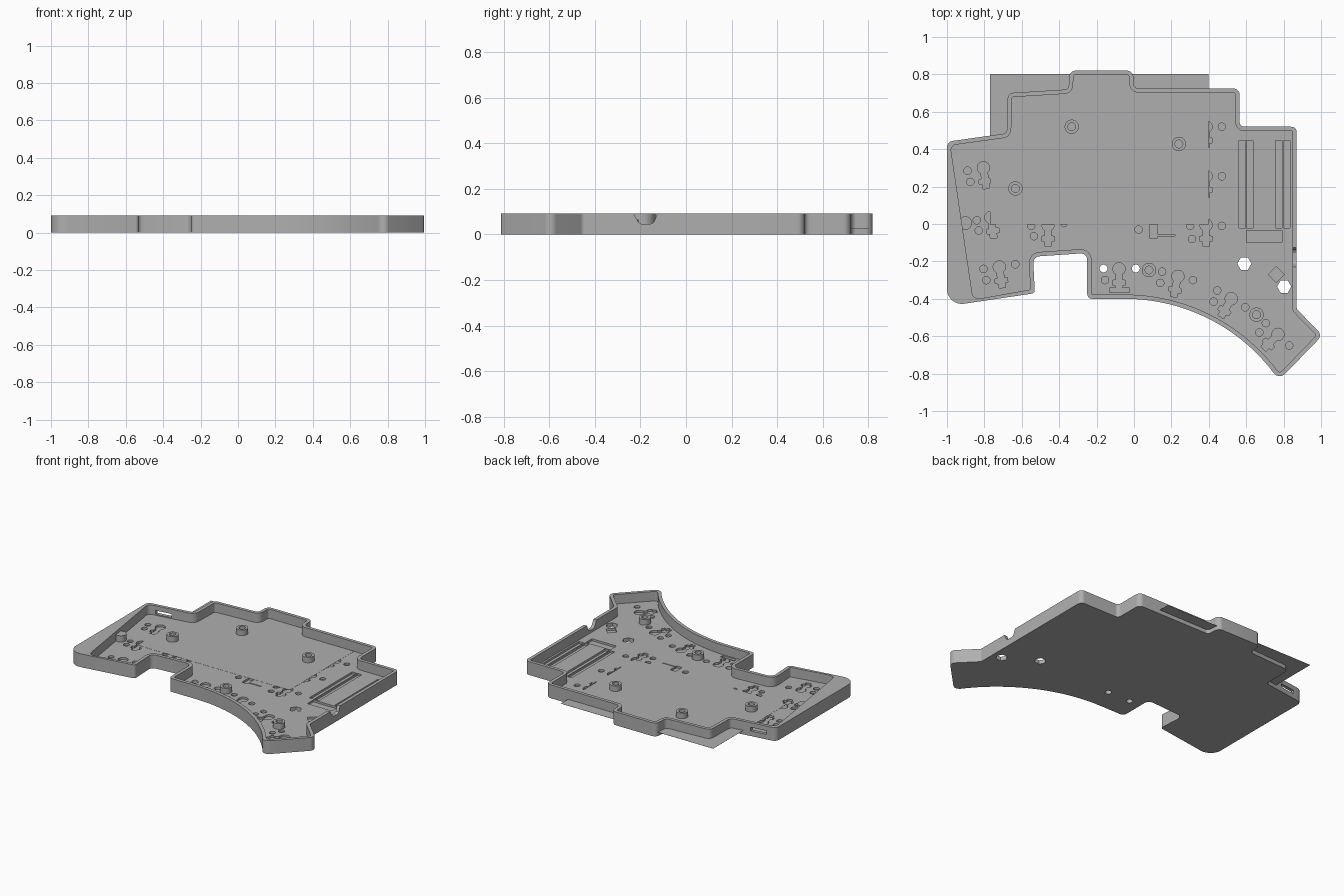
import bpy, bmesh, math
from mathutils import Vector, Matrix

if "Cube" in bpy.data.objects:
    bpy.data.objects.remove(bpy.data.objects["Cube"])

HEIGHT, FLOOR, RECESS, WALL = 0.0925, 0.027, 0.013, 0.023

grey = bpy.data.materials.new("light grey plastic")
grey.use_nodes = True
colour = (0.43, 0.43, 0.43, 1)
grey.diffuse_color = colour
grey.node_tree.nodes["Principled BSDF"].inputs["Base Color"].default_value = colour


def finish(bm, name):
    bmesh.ops.recalc_face_normals(bm, faces=bm.faces)
    mesh = bpy.data.meshes.new(name)
    bm.to_mesh(mesh)
    bm.free()
    mesh.materials.append(grey)
    obj = bpy.data.objects.new(name, mesh)
    bpy.context.collection.objects.link(obj)
    return obj


def smooth(obj):
    bpy.ops.object.select_all(action='DESELECT')
    obj.select_set(True)
    bpy.context.view_layer.objects.active = obj
    bpy.ops.object.shade_smooth_by_angle(angle=math.radians(30))


def prism(bm, points, z0, z1):
    low = [bm.verts.new((p[0], p[1], z0)) for p in points]
    high = [bm.verts.new((p[0], p[1], z1)) for p in points]
    bm.faces.new(low[::-1])
    bm.faces.new(high)
    n = len(points)
    for i in range(n):
        j = (i + 1) % n
        bm.faces.new((low[i], low[j], high[j], high[i]))


def ring(x, y, r, n=20, turn=0.0):
    return [(x + r * math.cos(turn + math.tau * i / n),
             y + r * math.sin(turn + math.tau * i / n)) for i in range(n)]


def rect(x0, y0, x1, y1):
    return [(x0, y0), (x1, y0), (x1, y1), (x0, y1)]


def fillet(corners, steps=8):
    """Round each (x, y, radius) corner of a closed outline."""
    out = []
    for i, (x, y, r) in enumerate(corners):
        p = Vector((x, y))
        if r <= 0:
            out.append(p)
            continue
        a = (Vector(corners[i - 1][:2]) - p).normalized()
        b = (Vector(corners[(i + 1) % len(corners)][:2]) - p).normalized()
        half = a.angle(b) / 2
        centre = p + (a + b).normalized() * r / math.sin(half)
        u = p + a * r / math.tan(half) - centre
        v = p + b * r / math.tan(half) - centre
        sweep = u.angle_signed(v)
        out += [centre + Matrix.Rotation(-sweep * k / steps, 2) @ u for k in range(steps + 1)]
    return out


def inset(corners, d):
    """Offset a clockwise outline inwards with mitred corners."""
    out = []
    for i, (x, y, r) in enumerate(corners):
        p = Vector((x, y))
        a = (p - Vector(corners[i - 1][:2])).normalized()
        b = (Vector(corners[(i + 1) % len(corners)][:2]) - p).normalized()
        na, nb = Vector((a.y, -a.x)), Vector((b.y, -b.x))
        q = p + (na + nb) * d / (1 + na.dot(nb))
        convex = a.x * b.y - a.y * b.x < 0
        out.append((q.x, q.y, 0 if r == 0 else max(0.006, r - d if convex else r + d)))
    return out


# Clockwise outline of the case with corner radii
outline = [(-1, .44, .035), (-.68, .485, .025), (-.675, .7, .035), (-.35, .72, .025),
           (-.345, .82, .035), (-.005, .82, .035), (0, .725, .025), (.565, .725, .035),
           (.565, .52, .025), (.87, .52, .03), (.87, -.455, .02), (1.008, -.595, .035),
           (.775, -.835, .04)]
sweep = math.radians(51)
for k in range(25):
    t = sweep * (1 - k / 24)
    outline.append((-.05 + math.sin(t), -1.4 + math.cos(t), 0))
outline += [(-.25, -.4, .025), (-.25, -.155, .035), (-.54, -.175, .035),
            (-.53, -.37, .02), (-1, -.44, .08)]

# Cavity follows the outline, with a slanted left side
cavity = inset(outline, WALL)
cavity[0] = (-.982, .42, .03)
cavity[-1] = (-.86, -.405, .035)

body = bmesh.new()
prism(body, fillet(outline), 0, HEIGHT)
case = finish(body, "case_shell")


def cut(fill, name):
    bm = bmesh.new()
    fill(bm)
    cutter = finish(bm, name)
    cutter.hide_render = True
    mod = case.modifiers.new(name, 'BOOLEAN')
    mod.object, mod.operation, mod.solver = cutter, 'DIFFERENCE', 'EXACT'
    mod.use_self = True
    bpy.context.view_layer.objects.active = case
    bpy.ops.object.modifier_apply(modifier=name)
    bpy.data.objects.remove(cutter)


cut(lambda bm: prism(bm, fillet(cavity), FLOOR, 0.2), "cavity_cutter")


# Keyhole-shaped switch recess: round head, neck and winged foot
def switch_recess(bm, x, y, degrees):
    spin = Matrix.Rotation(math.radians(degrees), 2)
    w = .018
    shape = [(-w, -.028), (-w, -.058), (-.034, -.062), (-.034, -.085), (-w, -.088), (-w, -.112),
             (w, -.112), (w, -.088), (.034, -.085), (.034, -.062), (w, -.058), (w, -.028)]
    for k in range(17):
        a = math.radians(-57 + 294 * k / 16)
        shape.append((.033 * math.cos(a), .033 * math.sin(a)))
    prism(bm, [Vector((x, y)) + spin @ Vector(p) for p in shape], RECESS, FLOOR + .01)


switches = [(-.805, .3, 8), (-.765, .035, 8), (-.72, -.23, 8), (-.46, -.005, 0), (.385, .52, 0),
            (.385, .255, 0), (.385, -.005, 0), (-.08, -.24, 0), (.235, -.28, -12),
            (.52, -.4, -30), (.77, -.59, -45)]
pins = [(-.89, .285), (-.875, .225), (-.84, .02), (-.83, -.035), (-.805, -.24), (-.79, -.3),
        (-.635, -.215), (-.55, -.01), (-.535, -.065), (-.375, .005), (.025, -.03), (.3, -.01),
        (.31, -.08), (.47, -.01), (.47, .255), (.47, .52), (-.155, -.3), (.15, -.255),
        (.14, -.315), (.315, -.3), (.445, -.355), (.425, -.415), (.595, -.445), (.705, -.53),
        (.67, -.58), (.705, -.65), (.83, -.65)]


def recesses(bm):
    top = FLOOR + .01
    for s in switches:
        switch_recess(bm, *s)
    for x, y in pins:
        prism(bm, ring(x, y, .02, 16), RECESS, top)
    # Controller slots and pad
    for x in (.562, .602, .757, .8):
        prism(bm, rect(x, -.022, x + .034, .447), RECESS, top)
    prism(bm, rect(.602, -.1, .79, -.034), RECESS, top)
    prism(bm, ring(.76, -.27, .042, 4), RECESS, top)
    prism(bm, rect(-.13, -.367, -.025, -.342), RECESS, top)
    prism(bm, rect(.082, -.075, .125, 0), RECESS, top)
    prism(bm, rect(.12, -.063, .22, -.056), RECESS, top)


cut(recesses, "recess_cutter")


def openings(bm):
    for x, y in ((.59, -.212), (.803, -.335)):
        prism(bm, ring(x, y, .038, 6), -.05, .08)
    for x in (-.163, .01):
        prism(bm, ring(x, -.238, .021), -.05, .08)
    # Shallow slot on the back left wall
    prism(bm, rect(-.93, .4, -.82, .5), .035, .06)
    # Flared cable notch through the right wall
    profile = [(-.235, .11), (-.225, HEIGHT - .01), (-.21, .055), (-.195, .046),
               (-.155, .046), (-.14, .055), (-.13, HEIGHT - .01), (-.115, .11)]
    sides = [[bm.verts.new((x, y, z)) for y, z in profile] for x in (.83, .9)]
    bm.faces.new(sides[0])
    bm.faces.new(sides[1][::-1])
    for i in range(len(profile)):
        j = (i + 1) % len(profile)
        bm.faces.new((sides[0][i], sides[1][i], sides[1][j], sides[0][j]))


cut(openings, "opening_cutter")
smooth(case)

# Thin sheet lying on the floor and reaching past the back wall
sheet = bmesh.new()
prism(sheet, rect(-.77, -.003, .397, .803), FLOOR + .0002, FLOOR + .001)
finish(sheet, "floor_sheet")

# Screw bosses: hollow posts standing on the floor
for i, (x, y) in enumerate([(-.333, .52), (.24, .428), (-.634, .19), (.08, -.246), (.655, -.485)]):
    bm = bmesh.new()
    loops = [[bm.verts.new((px, py, z)) for px, py in ring(x, y, r, 28)]
             for r, z in ((.038, FLOOR - .004), (.038, .066), (.021, .066), (.021, FLOOR + .002))]
    for a, b in zip(loops, loops[1:]):
        for k in range(28):
            m = (k + 1) % 28
            bm.faces.new((a[k], a[m], b[m], b[k]))
    bm.faces.new(loops[-1])
    bm.faces.new(loops[0][::-1])
    smooth(finish(bm, f"screw_boss_{i + 1}"))

# Support post against the slanted left side
post = bmesh.new()
prism(post, ring(-.902, .005, .036, 24), FLOOR - .004, .07)
smooth(finish(post, "support_post"))
